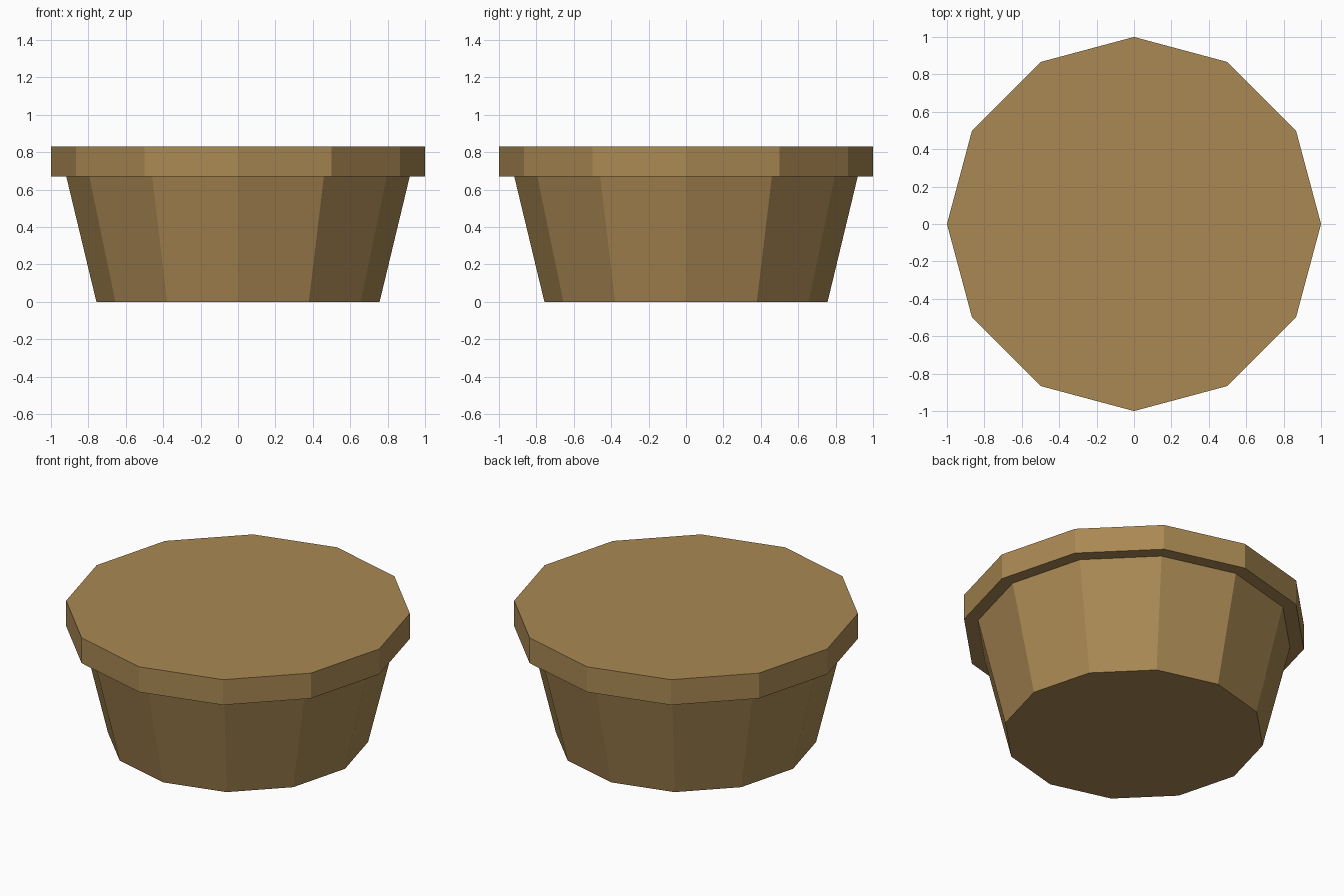
import bpy

if "Cube" in bpy.data.objects:
    bpy.data.objects.remove(bpy.data.objects["Cube"])

tan = bpy.data.materials.new("tan")
tan.diffuse_color = (0.402, 0.25, 0.087, 1)
tan.use_nodes = True
tan.node_tree.nodes["Principled BSDF"].inputs["Base Color"].default_value = tan.diffuse_color


def frustum(name, r_bottom, r_top, z0, z1):
    """Twelve-sided flat-shaded tapered solid with corners on the axes."""
    bpy.ops.mesh.primitive_cone_add(vertices=12, radius1=r_bottom, radius2=r_top,
                                    depth=z1 - z0, location=(0, 0, (z0 + z1) / 2))
    ob = bpy.context.object
    ob.name = name
    ob.data.materials.append(tan)


# Tapered tub
frustum("tub_body", 0.757, 0.918, 0.0, 0.67)
# Overhanging flat slab on top
frustum("rim_lid", 1.0, 1.0, 0.67, 0.832)
